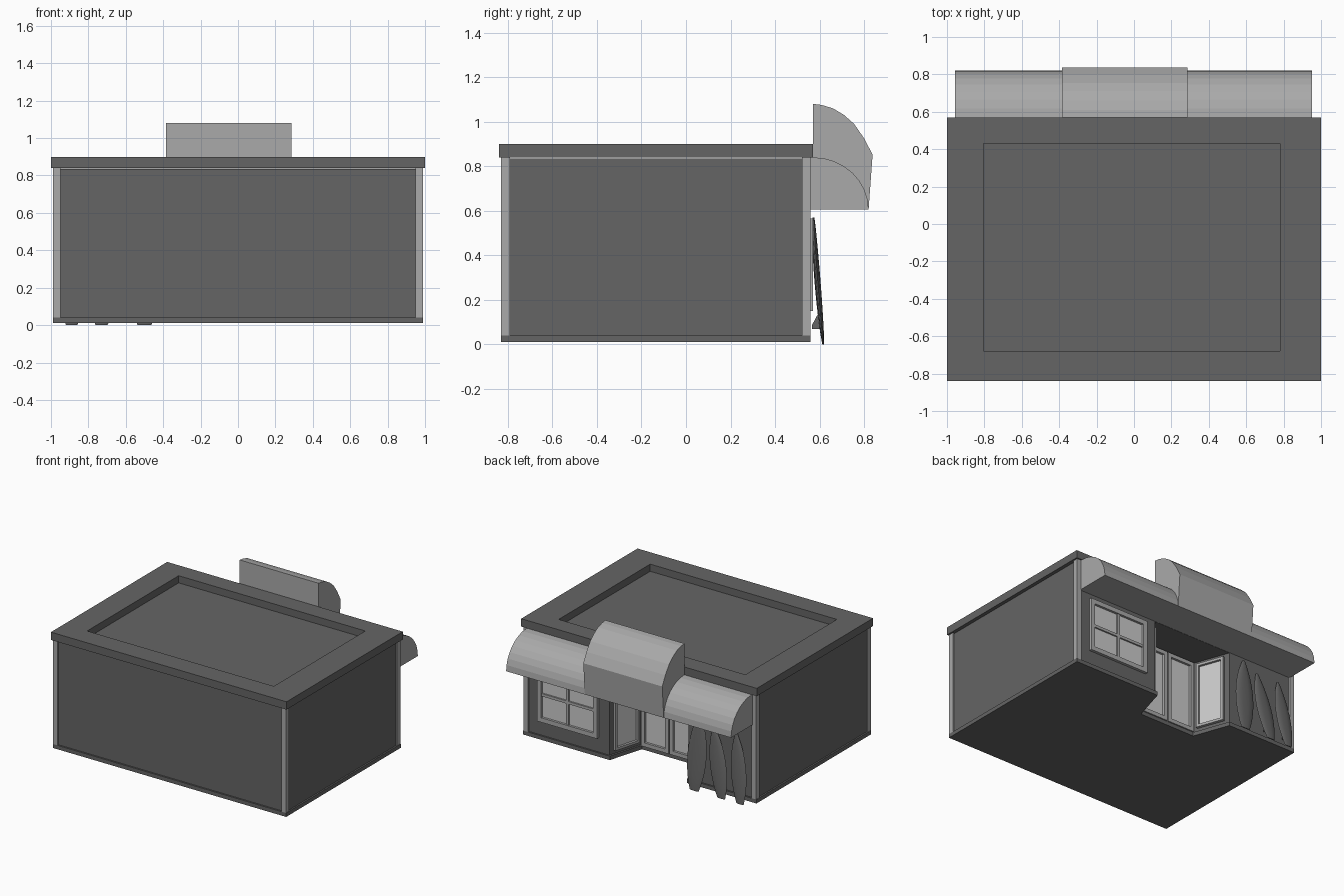
import bpy, bmesh, math
from mathutils import Matrix, Vector

if "Cube" in bpy.data.objects:
    bpy.data.objects.remove(bpy.data.objects["Cube"])


def material(name, v):
    m = bpy.data.materials.new(name)
    m.diffuse_color = (v, v, v, 1)
    m.use_nodes = True
    m.node_tree.nodes["Principled BSDF"].inputs["Base Color"].default_value = m.diffuse_color
    return m


DARK = material("dark_paint", 0.13)
LIGHT = material("light_trim", 0.4)
GLASS = material("pale_glass", 0.6)


def finish(name, bm, mat):
    bmesh.ops.recalc_face_normals(bm, faces=bm.faces)
    me = bpy.data.meshes.new(name)
    bm.to_mesh(me)
    bm.free()
    me.materials.append(mat)
    ob = bpy.data.objects.new(name, me)
    bpy.context.collection.objects.link(ob)
    return ob


def add_box(bm, lo, hi):
    lo, hi = Vector(lo), Vector(hi)
    m = Matrix.Translation((lo + hi) / 2) @ Matrix.Diagonal((*(hi - lo), 1))
    bmesh.ops.create_cube(bm, size=1, matrix=m)


def box(name, lo, hi, mat):
    bm = bmesh.new()
    add_box(bm, lo, hi)
    return finish(name, bm, mat)


def prism(name, pts, offset, mat):
    bm = bmesh.new()
    f = bm.faces.new([bm.verts.new(p) for p in pts])
    r = bmesh.ops.extrude_face_region(bm, geom=[f])
    bmesh.ops.translate(bm, vec=offset,
                        verts=[e for e in r["geom"] if isinstance(e, bmesh.types.BMVert)])
    # the start face is kept as the lower cap
    if not f.is_valid:
        bm.faces.new(bm.verts[:len(pts)])
    return finish(name, bm, mat)


def footprint(i, z):
    # building outline with the splayed entrance, inset by i
    xy = [(-.99 + i, -.83 + i), (.99 - i, -.83 + i), (.99 - i, .56 - i), (.255 + i, .56 - i),
          (.175 + i, .285 - i), (-.30 - i, .285 - i), (-.40 - i, .56 - i), (-.99 + i, .56 - i)]
    return [(x, y, z) for x, y in xy]


# Body: skirting, walls with entrance notch, solid upper wall
INSET = .012
prism("skirting", footprint(0, .01), (0, 0, .03), DARK)
prism("walls", footprint(INSET, .04), (0, 0, .565), DARK)
box("upper_wall", (-.978, -.818, .605), (.978, .548, .835), DARK)
for sx in (-1, 1):
    for y0 in (-.83, .52):
        xs = sorted((sx * .95, sx * .988))
        box("corner_post", (xs[0], y0, .04), (xs[1], y0 + .04, .84), LIGHT)

# Roof slab with sunken deck
bm = bmesh.new()
outer = [(-1, -.84), (1, -.84), (1, .57), (-1, .57)]
inner = [(-.805, -.68), (.78, -.68), (.78, .43), (-.805, .43)]
bot = [bm.verts.new((*p, .84)) for p in outer]
top = [bm.verts.new((*p, .90)) for p in outer]
rim = [bm.verts.new((*p, .90)) for p in inner]
deck = [bm.verts.new((*p, .845)) for p in inner]
for a, b in ((bot, top), (top, rim), (rim, deck)):
    for k in range(4):
        n = (k + 1) % 4
        bm.faces.new((a[k], a[n], b[n], b[k]))
bm.faces.new(deck)
bm.faces.new(bot[::-1])
finish("roof", bm, DARK)

# Awnings: rounded side pair and a taller centre one
N = 8
arc = [(.57 + .25 * math.sin(a), .605 + .235 * math.cos(a))
       for a in (k * math.pi / 2 / N for k in range(N + 1))]
low = [(.55, .605), (.55, .84)] + arc
high = [(.55, .605), (.55, .84), (.57, .84), (.57, 1.08), (.61, 1.075), (.66, 1.06), (.71, 1.03),
        (.755, .99), (.80, .925), (.838, .852), (.82, .605)]
for name, prof, x0, x1 in (("awning_left", low, -.957, -.385), ("awning_right", low, .285, .953),
                           ("awning_centre", high, -.385, .285)):
    prism(name, [(x0, y, z) for y, z in prof], (x1 - x0, 0, 0), LIGHT)


def glazing(name, a, b, u0, u1, z0, z1, bar=.025, cols=1, rows=1, depth=.022):
    # framed pane on the wall running from a to b, facing left of that direction
    ang = math.atan2(b[1] - a[1], b[0] - a[0])
    m = Matrix.Translation((a[0], a[1], 0)) @ Matrix.Rotation(ang, 4, 'Z')
    bm = bmesh.new()
    h = bar / 2
    for k in range(cols + 1):
        u = u0 + h + (u1 - u0 - bar) * k / cols
        w = h if k in (0, cols) else h * .6
        add_box(bm, (u - w, -.005, z0), (u + w, depth if w == h else depth * .7, z1))
    for k in range(rows + 1):
        z = z0 + h + (z1 - z0 - bar) * k / rows
        w = h if k in (0, rows) else h * .6
        add_box(bm, (u0, -.005, z - w), (u1, depth if w == h else depth * .7, z + w))
    finish(name + "_frame", bm, LIGHT).matrix_world = m
    p = box(name + "_pane", (u0 + h, -.005, z0 + h), (u1 - h, .004, z1 - h), GLASS)
    p.matrix_world = m


# Shop window, double door and the two splayed side lights
P = [p[:2] for p in footprint(INSET, 0)]
glazing("shop_window", P[3], P[2], .09, .60, .15, .565, .035, 2, 2)
L = P[4][0] - P[5][0]
glazing("door_left", P[5], P[4], .012, L / 2 - .004, .04, .595, .03)
glazing("door_right", P[5], P[4], L / 2 + .004, L - .012, .04, .595, .03)
glazing("side_light_left", P[6], P[5], .04, .26, .07, .58, .02)
glazing("side_light_right", P[4], P[3], .03, .25, .07, .58, .02)


# Surfboards leaning on the back wall
def surfboard(name, xb, xt, height, width):
    bm = bmesh.new()
    rings, S, R = [], 12, 10
    for k in range(S + 1):
        t = k / S
        w = width / 2 * max(.14, math.sin(math.pi * (.1 + .9 * t)) ** .65 if t < 1 else 0)
        d = .004 + .009 * math.sin(math.pi * t) ** .6 if 0 < t < 1 else .004
        cx, cy = xb + (xt - xb) * t, .573 + .043 * (1 - t) ** 1.2
        rings.append([bm.verts.new((cx + w * math.cos(2 * math.pi * j / R),
                                    cy + d * math.sin(2 * math.pi * j / R), height * t))
                      for j in range(R)])
    for a, b in zip(rings, rings[1:]):
        for j in range(R):
            n = (j + 1) % R
            bm.faces.new((a[j], a[n], b[n], b[j]))
    bm.faces.new(rings[0])
    bm.faces.new(rings[-1])
    ob = finish(name, bm, DARK)
    fx = xb + (xt - xb) * .2
    prism(name + "_fin", [(fx - .004, .60, .07), (fx - .004, .60, .15), (fx - .004, .565, .085),
                          (fx - .004, .565, .07)], (.008, 0, 0), DARK)
    bpy.ops.object.select_all(action='DESELECT')
    ob.select_set(True)
    bpy.context.view_layer.objects.active = ob
    bpy.ops.object.shade_smooth_by_angle(angle=math.radians(40))


surfboard("surfboard_tall", -.50, -.52, .57, .16)
surfboard("surfboard_middle", -.73, -.64, .51, .14)
surfboard("surfboard_short", -.89, -.83, .51, .13)
